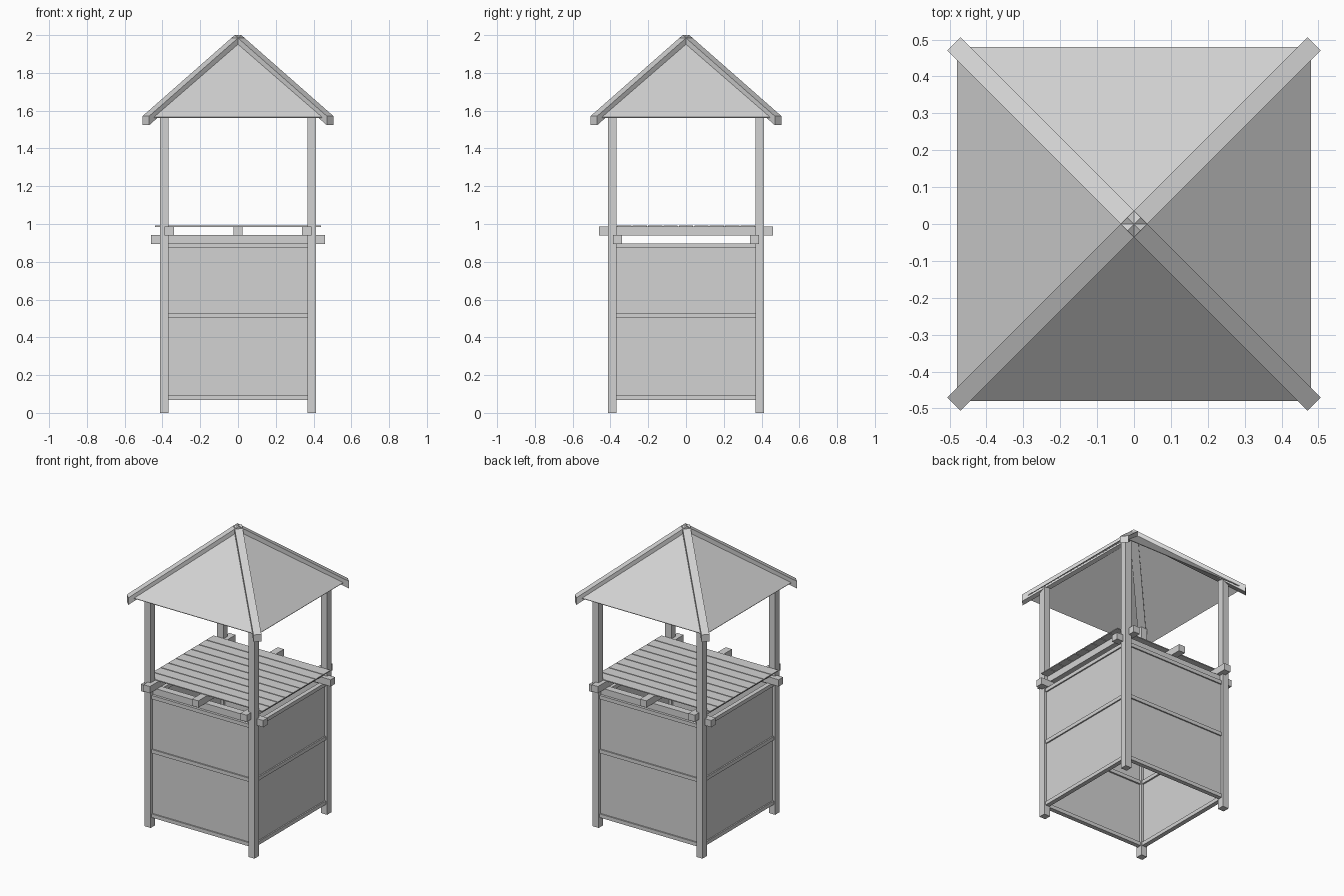
import bpy, bmesh, math
from mathutils import Matrix, Vector

if "Cube" in bpy.data.objects:
    bpy.data.objects.remove(bpy.data.objects["Cube"])

grey = bpy.data.materials.new("plain grey")
grey.diffuse_color = (0.65, 0.65, 0.65, 1)
grey.use_nodes = True
grey.node_tree.nodes["Principled BSDF"].inputs["Base Color"].default_value = grey.diffuse_color


def finish(name, bm):
    bmesh.ops.recalc_face_normals(bm, faces=bm.faces)
    me = bpy.data.meshes.new(name)
    bm.to_mesh(me)
    bm.free()
    me.materials.append(grey)
    ob = bpy.data.objects.new(name, me)
    bpy.context.collection.objects.link(ob)
    return ob


def box(name, lo, hi, turn=0.0):
    """Box between two corners, turned about the z axis through the origin."""
    lo, hi = Vector(lo), Vector(hi)
    bm = bmesh.new()
    bmesh.ops.create_cube(bm, size=1)
    size = hi - lo
    m = (Matrix.Rotation(turn, 4, 'Z') @ Matrix.Translation((lo + hi) / 2)
         @ Matrix.Diagonal((size.x, size.y, size.z, 1)))
    bm.transform(m)
    return finish(name, bm)


# corner posts
for sx in (-1, 1):
    for sy in (-1, 1):
        x, y, h = sx * 0.39, sy * 0.39, 0.023
        box("corner_post", (x - h, y - h, 0), (x + h, y + h, 1.62))

# wall panels with three rails per side
for i in range(4):
    a = i * math.pi / 2
    box("wall_panel", (-0.368, -0.394, 0.067), (0.368, -0.384, 0.897), a)
    for z in (0.067, 0.505, 0.872):
        box("wall_rail", (-0.368, -0.403, z), (0.368, -0.373, z + 0.025), a)

# lower beams along x, upper joists along y
for y in (-0.362, 0.362):
    box("lower_beam", (-0.46, y - 0.024, 0.895), (0.46, y + 0.024, 0.941))
for x in (-0.364, 0, 0.364):
    box("deck_joist", (x - 0.024, -0.46, 0.94), (x + 0.024, 0.46, 0.986))

# deck planks
count, span, gap = 9, 0.73, 0.006
pitch = (span + gap) / count
for i in range(count):
    y = -span / 2 + i * pitch
    box("deck_plank", (-0.44, y, 0.985), (0.44, y + pitch - gap, 0.991))

# pyramid roof sheet
bm = bmesh.new()
apex = bm.verts.new((0, 0, 1.982))
eave = [bm.verts.new((sx * 0.48, sy * 0.48, 1.566))
        for sx, sy in ((-1, -1), (1, -1), (1, 1), (-1, 1))]
for i in range(4):
    bm.faces.new((eave[i], eave[(i + 1) % 4], apex))
# shell thickness, kept inside the outer surface
roof = finish("roof_sheet", bm)
if roof.data.polygons[0].normal.z < 0:
    roof.data.flip_normals()
mod = roof.modifiers.new("thickness", 'SOLIDIFY')
mod.thickness = 0.005
mod.offset = -1

# hip rafters on the diagonals, with upright cut ends
run = 0.488 * math.sqrt(2)
for i in range(4):
    bm = bmesh.new()
    side = [bm.verts.new(p) for p in ((0, -0.025, 2.0), (run, -0.025, 1.571),
                                      (run, -0.025, 1.523), (0, -0.025, 1.952))]
    face = bm.faces.new(side)
    ext = bmesh.ops.extrude_face_region(bm, geom=[face])
    bmesh.ops.translate(bm, vec=(0, 0.05, 0),
                        verts=[v for v in ext["geom"] if isinstance(v, bmesh.types.BMVert)])
    bm.transform(Matrix.Rotation(math.pi / 4 + i * math.pi / 2, 4, 'Z'))
    finish("hip_rafter", bm)
